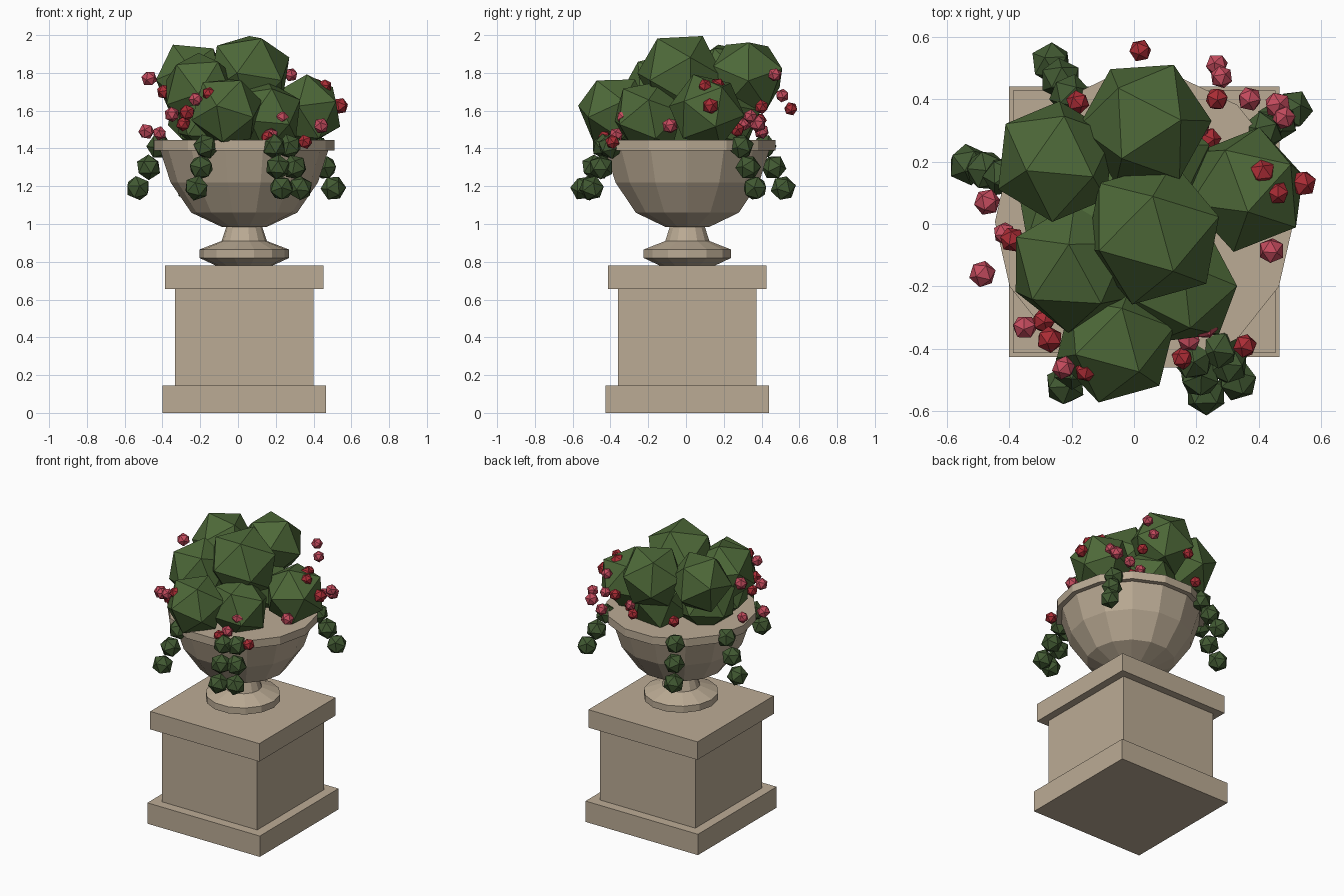
import bpy
import bmesh
import math
import random
from mathutils import Euler, Matrix, Vector

random.seed(7)
if "Cube" in bpy.data.objects:
    bpy.data.objects.remove(bpy.data.objects["Cube"], do_unlink=True)

# Vertical axis shared by the pedestal, the urn and the trailing vines
AXIS = Vector((.033, .007, 0))


def make_material(name, rgb):
    material = bpy.data.materials.new(name)
    material.use_nodes = True
    colour = (*rgb, 1)
    material.diffuse_color = colour
    shader = material.node_tree.nodes["Principled BSDF"]
    shader.inputs["Base Color"].default_value = colour
    shader.inputs["Roughness"].default_value = .9
    return material


stone = make_material("warm_stone", (.5, .41, .3))
leaf = make_material("leaf_green", (.075, .14, .04))
vine = make_material("dark_vine_green", (.053, .1, .032))
red = make_material("deep_red", (.4, .025, .035))
pink = make_material("rose_pink", (.55, .07, .11))


def finish(bm, name, material):
    """Turn a bmesh into a flat-shaded object in the scene."""
    bmesh.ops.recalc_face_normals(bm, faces=bm.faces)
    mesh = bpy.data.meshes.new(name)
    bm.to_mesh(mesh)
    bm.free()
    mesh.materials.append(material)
    obj = bpy.data.objects.new(name, mesh)
    bpy.context.collection.objects.link(obj)
    return obj


def slab(name, width, bottom, top):
    bm = bmesh.new()
    centre = AXIS + Vector((0, 0, (bottom + top) / 2))
    size = Matrix.Diagonal((width, width, top - bottom, 1))
    bmesh.ops.create_cube(bm, size=1, matrix=Matrix.Translation(centre) @ size)
    return finish(bm, name, stone)


def turned(name, profile, sides):
    """Revolve (radius, height) points around the axis and cap both ends."""
    bm = bmesh.new()
    rings = []
    for radius, height in profile:
        ring = []
        for i in range(sides):
            angle = math.tau * i / sides
            offset = Vector((radius * math.cos(angle), radius * math.sin(angle), height))
            ring.append(bm.verts.new(AXIS + offset))
        rings.append(ring)
    for low, high in zip(rings, rings[1:]):
        for i in range(sides):
            j = (i + 1) % sides
            bm.faces.new((low[i], low[j], high[j], high[i]))
    bm.faces.new(rings[0])
    bm.faces.new(rings[-1])
    return finish(bm, name, stone)


def random_turn():
    return Euler([random.uniform(0, math.tau) for _ in range(3)])


def add_clump(bm, position, radius, turn=None):
    """Add one twenty-sided ball of foliage or petals."""
    rotation = (turn or random_turn()).to_matrix().to_4x4()
    bmesh.ops.create_icosphere(bm, subdivisions=1, radius=radius,
                               matrix=Matrix.Translation(position) @ rotation)


# Square pedestal
slab("pedestal_base", .866, 0, .145)
slab("pedestal_shaft", .735, .145, .655)
slab("pedestal_cap", .84, .655, .78)

# Footed urn with a projecting rim
turned("urn", [(.15, .78), (.237, .82), (.237, .865), (.12, .91), (.095, .985),
               (.12, .985), (.28, 1.06), (.39, 1.22), (.445, 1.39),
               (.478, 1.39), (.478, 1.445)], 14)

# Crown of the shrub, tilted so that one corner points up and back
bm = bmesh.new()
add_clump(bm, (.06, -.03, 1.79), .237, Euler((-math.pi / 6, 0, 0)))
finish(bm, "shrub_crown", leaf)

# Remaining shrub clumps: x, y, z, radius
clumps = [
    (.035, .32, 1.78, .215), (-.25, .2, 1.77, .205), (-.2, -.14, 1.71, .21),
    (-.06, -.38, 1.6, .2), (.36, .11, 1.6, .205), (.15, -.2, 1.57, .2),
    (-.18, .04, 1.57, .21), (.06, .2, 1.56, .2), (-.16, -.18, 1.55, .18),
]
bm = bmesh.new()
for x, y, z, radius in clumps:
    add_clump(bm, (x, y, z), radius)
finish(bm, "shrub_clumps", leaf)

# Vines: three balls each, swinging outward as they hang from the rim
vine_tips = [(-.53, .19), (-.265, .515), (.505, .365),
             (-.22, -.515), (.23, -.545), (.33, -.5)]
bm = bmesh.new()
for x, y in vine_tips:
    reach = Vector((x, y, 0)) - AXIS
    for step in range(3):
        spot = AXIS + reach * (1 - step * .1)
        spot.z = 1.19 + step * .11
        add_clump(bm, spot, .068)
finish(bm, "trailing_vines", vine)


def blossoms(name, spots, material):
    bm = bmesh.new()
    for spot in spots:
        add_clump(bm, spot, random.uniform(.036, .046))
    return finish(bm, name, material)


# Blossoms scattered over the foliage
blossoms("red_blossoms", [
    (.02, .555, 1.61), (.265, .4, 1.62), (.24, .27, 1.5), (.41, .165, 1.73),
    (.54, .13, 1.625), (.46, .1, 1.73), (-.18, .39, 1.55), (-.39, -.05, 1.7),
    (-.32, .08, 1.53), (-.27, -.37, 1.59), (-.29, -.31, 1.53),
    (-.155, -.47, 1.69), (.155, -.43, 1.46), (.355, -.39, 1.435),
], red)
blossoms("pink_blossoms", [
    (.28, .47, 1.79), (.265, .51, 1.68), (.37, .4, 1.49), (.48, .34, 1.57),
    (.46, .38, 1.53), (.21, .31, 1.53), (.44, -.085, 1.52), (-.47, .07, 1.77),
    (-.415, -.03, 1.48), (-.485, -.16, 1.49), (-.35, -.33, 1.58),
    (-.225, -.46, 1.66), (.175, -.37, 1.47), (.23, -.33, 1.565),
], pink)
